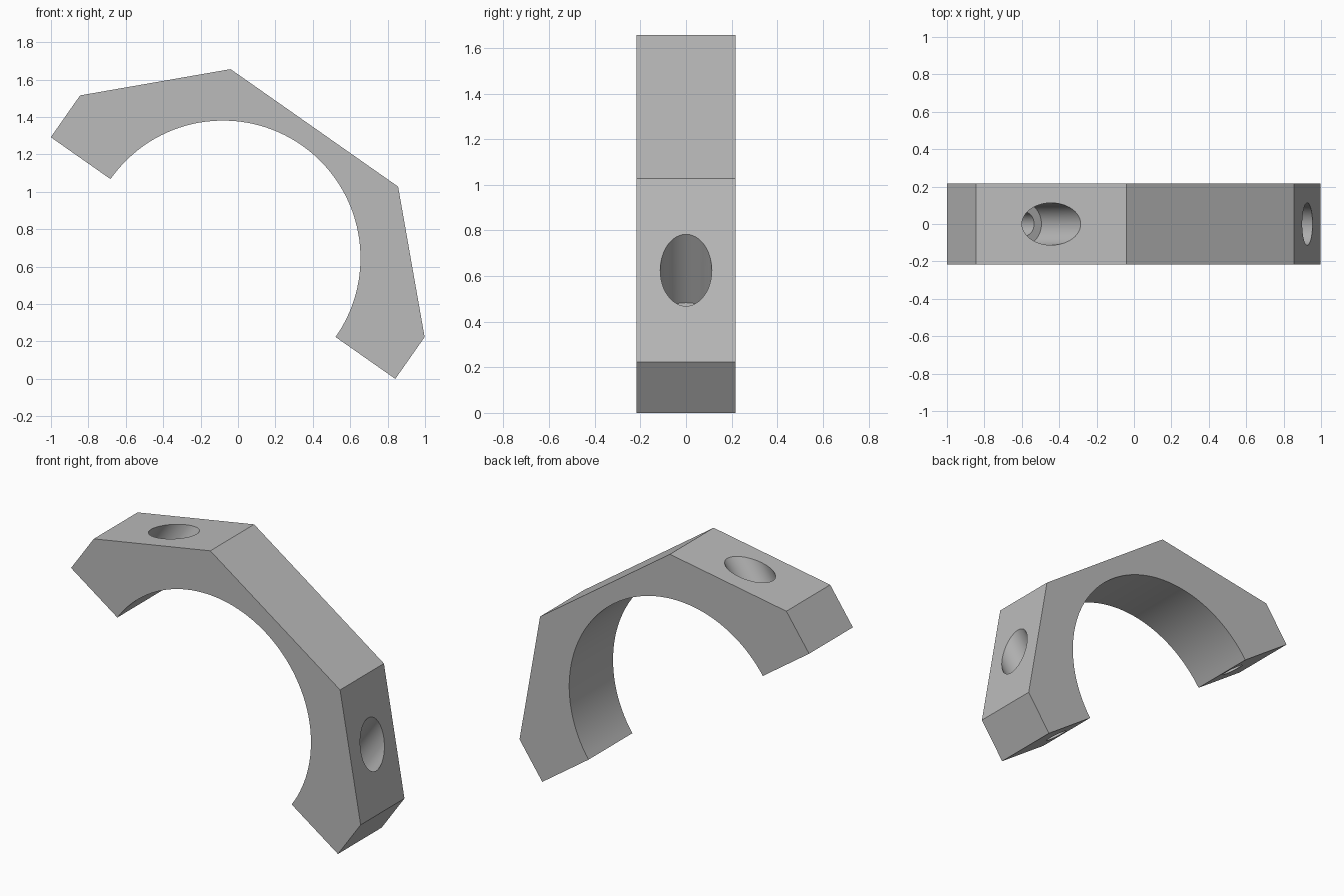
import bpy, bmesh, math
from mathutils import Matrix

cube = bpy.data.objects.get("Cube")
if cube:
    bpy.data.objects.remove(cube, do_unlink=True)

BORE, HALF_DEPTH, SEGS = 0.735, 0.216, 64
HOLE_X, FLOOR = 0.836, 0.308          # screw hole offset and counterbore floor
PLACE = Matrix.Translation((-0.08, 0, 0.646)) @ Matrix.Rotation(math.radians(35.05), 4, 'Y')

grey = bpy.data.materials.new("plain grey")
grey.use_nodes = True
grey.diffuse_color = (0.5, 0.5, 0.5, 1)
grey.node_tree.nodes["Principled BSDF"].inputs["Base Color"].default_value = (0.5, 0.5, 0.5, 1)


def make_object(name, bm):
    bmesh.ops.recalc_face_normals(bm, faces=bm.faces)
    mesh = bpy.data.meshes.new(name)
    bm.to_mesh(mesh)
    bm.free()
    mesh.materials.append(grey)
    obj = bpy.data.objects.new(name, mesh)
    bpy.context.collection.objects.link(obj)
    obj.matrix_world = PLACE
    return obj


# Clamp half: mirrored outer outline closed by the semicircular bore
right = [(1.125, 0), (1.125, 0.273), (0.547, 0.85)]
outline = right + [(-x, z) for x, z in reversed(right)]
for i in range(SEGS + 1):
    a = math.pi * (1 - i / SEGS)
    outline.append((BORE * math.cos(a), BORE * math.sin(a)))
bm = bmesh.new()
face = bm.faces.new([bm.verts.new((x, -HALF_DEPTH, z)) for x, z in outline])
extruded = bmesh.ops.extrude_face_region(bm, geom=[face], use_keep_orig=True)
bmesh.ops.translate(bm, vec=(0, 2 * HALF_DEPTH, 0),
                    verts=[v for v in extruded["geom"] if isinstance(v, bmesh.types.BMVert)])
clamp = make_object("clamp_half", bm)

# Stepped screw holes: narrow shank below, wide head recess above
steps = [(0, -0.2), (0.065, -0.2), (0.065, FLOOR), (0.113, FLOOR), (0.113, 1.2), (0, 1.2)]
cutters = []
for side, x in (("left", HOLE_X), ("right", -HOLE_X)):
    bm = bmesh.new()
    verts = [bm.verts.new((r, 0, z)) for r, z in steps]
    edges = [bm.edges.new(pair) for pair in zip(verts, verts[1:])]
    bmesh.ops.spin(bm, geom=verts + edges, cent=(0, 0, 0), axis=(0, 0, 1),
                   angle=math.tau, steps=48)
    bmesh.ops.remove_doubles(bm, verts=bm.verts, dist=0.0001)
    bmesh.ops.translate(bm, verts=bm.verts, vec=(x, 0, 0))
    cutter = make_object(side + "_screw_hole_cutter", bm)
    cutter.hide_render = True
    cutters.append(cutter)
    cut = clamp.modifiers.new(side + " screw hole", 'BOOLEAN')
    cut.operation, cut.solver, cut.object = 'DIFFERENCE', 'EXACT', cutter

# Bake the holes and smooth only the round surfaces
bpy.ops.object.select_all(action='DESELECT')
bpy.context.view_layer.objects.active = clamp
clamp.select_set(True)
for name in [m.name for m in clamp.modifiers]:
    bpy.ops.object.modifier_apply(modifier=name)
for cutter in cutters:
    bpy.data.objects.remove(cutter, do_unlink=True)
bpy.ops.object.shade_smooth_by_angle(angle=math.radians(30))
